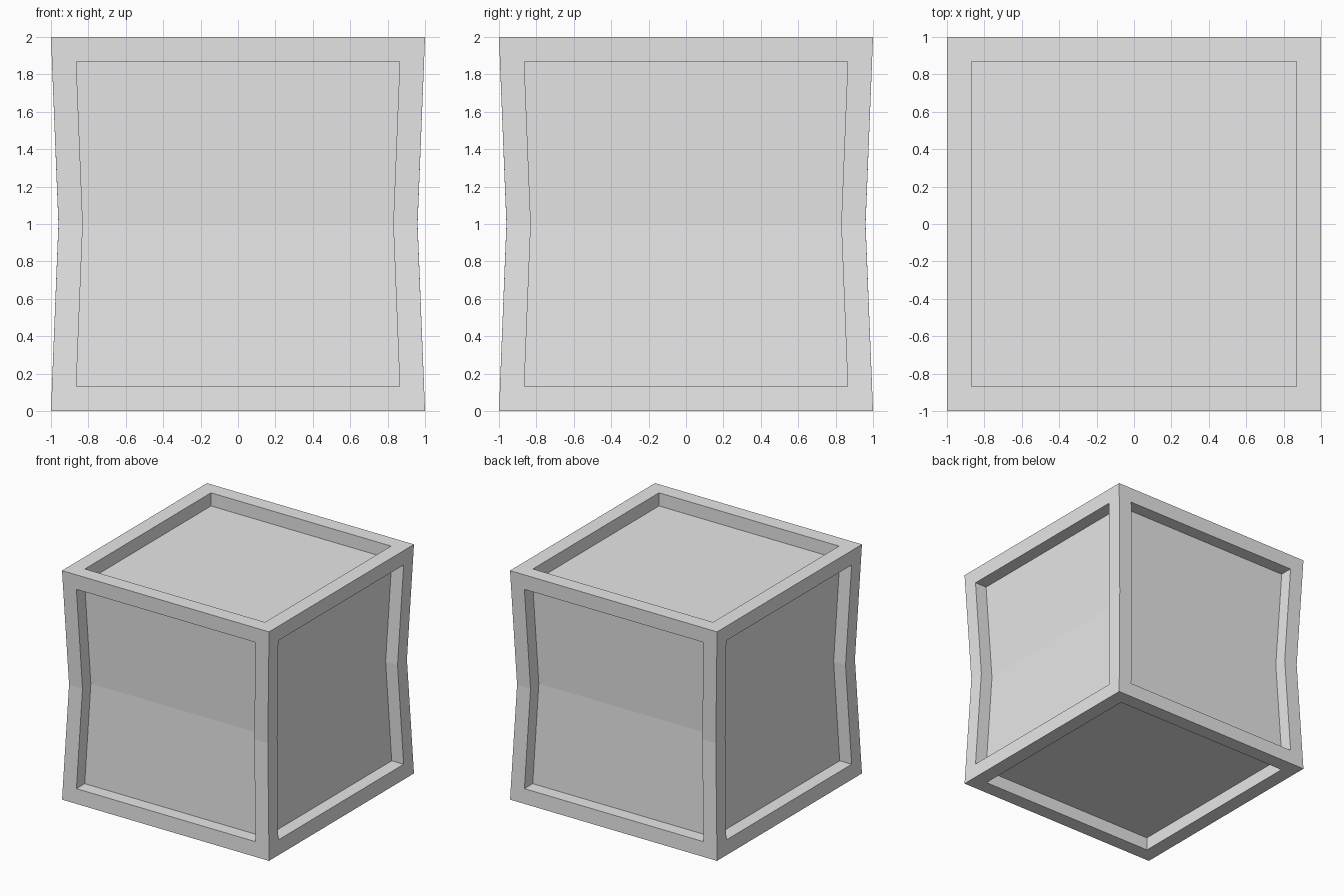
import bpy, bmesh

if "Cube" in bpy.data.objects:
    bpy.data.objects.remove(bpy.data.objects["Cube"])

# Single plain colour
grey = bpy.data.materials.new("light grey")
grey.diffuse_color = (0.8, 0.8, 0.8, 1)
grey.use_nodes = True
grey.node_tree.nodes["Principled BSDF"].inputs["Base Color"].default_value = grey.diffuse_color

RIM, DEPTH = 0.13, 0.115

# Crate body: stacked square rings, pinched at mid height
bm = bmesh.new()
rings = []
for z, r in ((0, 1), (1, 0.96), (2, 1)):
    rings.append([bm.verts.new((x * r, y * r, z))
                  for x, y in ((-1, -1), (1, -1), (1, 1), (-1, 1))])

bottom = bm.faces.new(rings[0][::-1])
top = bm.faces.new(rings[2])
panels = [[bottom], [top]]
for i in range(4):
    j = (i + 1) % 4
    panels.append([bm.faces.new((lo[i], lo[j], hi[j], hi[i]))
                   for lo, hi in zip(rings, rings[1:])])
bm.normal_update()

# Recessed panel on every side, leaving a rim
for faces in panels:
    bmesh.ops.inset_region(bm, faces=faces, thickness=RIM, use_even_offset=True,
                           use_boundary=True)
    direction = sum((f.normal for f in faces[1:]), faces[0].normal.copy()).normalized()
    new = bmesh.ops.extrude_face_region(bm, geom=faces)["geom"]
    moved = [v for v in new if isinstance(v, bmesh.types.BMVert)]
    bmesh.ops.translate(bm, verts=moved, vec=-direction * DEPTH)
    bmesh.ops.delete(bm, geom=[f for f in faces if f.is_valid], context='FACES')

bmesh.ops.recalc_face_normals(bm, faces=bm.faces)
mesh = bpy.data.meshes.new("crate")
bm.to_mesh(mesh)
bm.free()
mesh.materials.append(grey)
crate = bpy.data.objects.new("crate", mesh)
bpy.context.collection.objects.link(crate)
